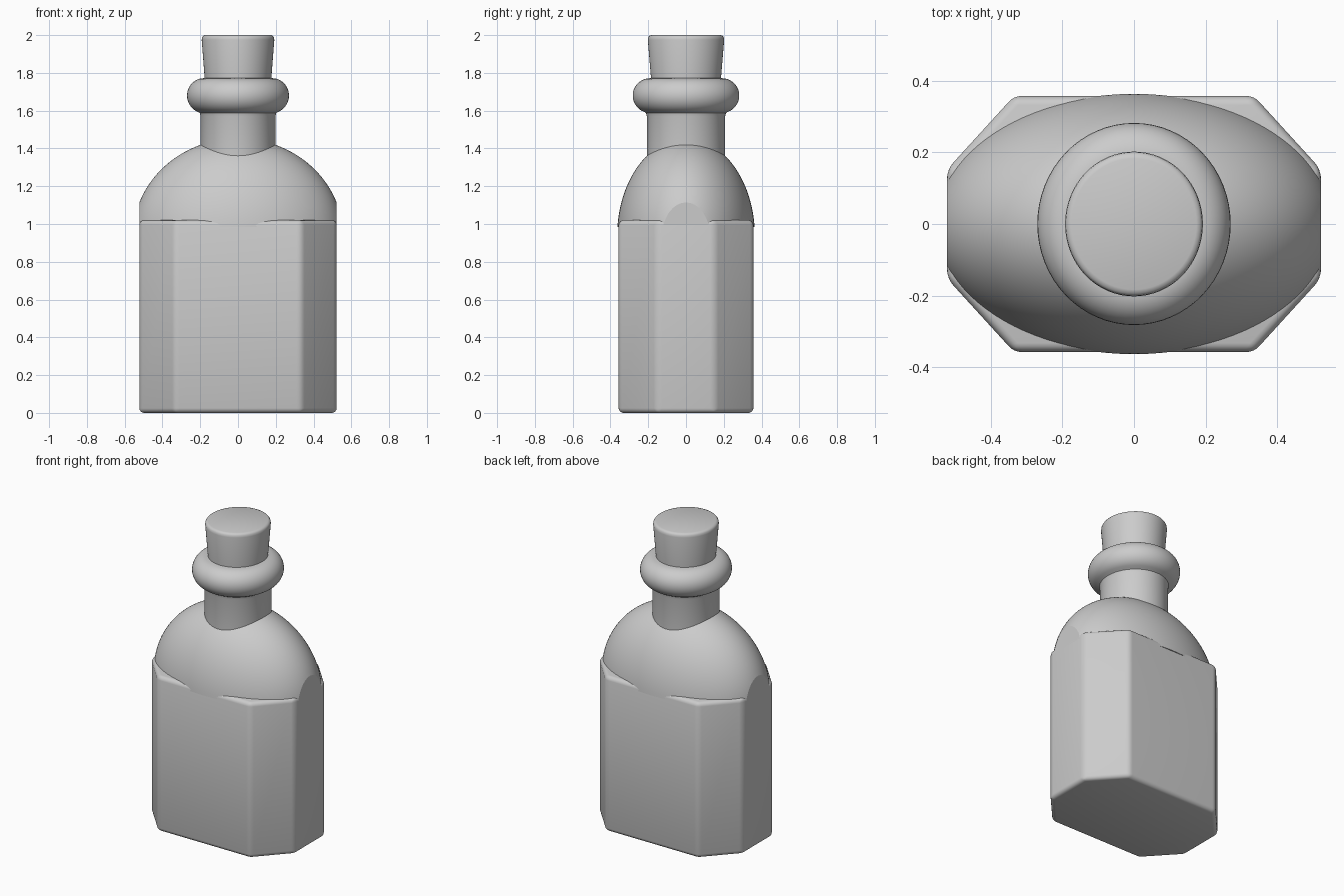
import bpy, bmesh, math
from mathutils import Matrix

if "Cube" in bpy.data.objects:
    bpy.data.objects.remove(bpy.data.objects["Cube"])


def add_object(name, bm, angle=35):
    bmesh.ops.recalc_face_normals(bm, faces=bm.faces)
    mesh = bpy.data.meshes.new(name)
    bm.to_mesh(mesh)
    bm.free()
    obj = bpy.data.objects.new(name, mesh)
    bpy.context.collection.objects.link(obj)
    bpy.ops.object.select_all(action='DESELECT')
    obj.select_set(True)
    bpy.context.view_layer.objects.active = obj
    bpy.ops.object.shade_smooth_by_angle(angle=math.radians(angle))
    return obj


def lathe(name, profile, scale_x, segments=64):
    """Spin an (r, z) profile around z; open ends are capped."""
    bm = bmesh.new()
    rings = []
    for r, z in profile:
        rings.append([bm.verts.new((scale_x * r * math.cos(2 * math.pi * i / segments),
                                    r * math.sin(2 * math.pi * i / segments), z))
                      for i in range(segments)])
    for a, b in zip(rings, rings[1:]):
        for i in range(segments):
            j = (i + 1) % segments
            bm.faces.new((a[i], a[j], b[j], b[i]))
    bm.faces.new(rings[0][::-1])
    bm.faces.new(rings[-1])
    return add_object(name, bm)


# Lower body: rectangular prism with chamfered corners and softened edges
X, Y, CX, CY, TOP = 0.522, 0.357, 0.335, 0.152, 1.02
outline = [(CX, -Y), (X, -CY), (X, CY), (CX, Y), (-CX, Y), (-X, CY), (-X, -CY), (-CX, -Y)]
bm = bmesh.new()
base = bm.faces.new([bm.verts.new((x, y, 0)) for x, y in outline])
ext = bmesh.ops.extrude_face_region(bm, geom=[base])
for v in ext['geom']:
    if isinstance(v, bmesh.types.BMVert):
        v.co.z = TOP
bmesh.ops.recalc_face_normals(bm, faces=bm.faces)
rim = [e for e in bm.edges if all(v.co.z > 0.5 for v in e.verts)]
rest = [e for e in bm.edges if e not in rim]
bmesh.ops.bevel(bm, geom=rim + rest, offset=0.025, segments=4, profile=0.5, affect='EDGES')
add_object("bottle_body", bm, 40)

# Shoulder: ellipsoid trimmed flat at both ends and at the base
bm = bmesh.new()
bmesh.ops.create_uvsphere(bm, u_segments=96, v_segments=64, radius=1)
bmesh.ops.transform(bm, verts=bm.verts,
                    matrix=Matrix.Translation((0, 0, 0.933)) @ Matrix.Diagonal((0.557, 0.365, 0.52, 1)))
for co, no in (((X, 0, 0), (1, 0, 0)), ((-X, 0, 0), (-1, 0, 0)), ((0, 0, 0.985), (0, 0, -1))):
    cut = bmesh.ops.bisect_plane(bm, geom=bm.verts[:] + bm.edges[:] + bm.faces[:],
                                 plane_co=co, plane_no=no, clear_outer=True)
    bmesh.ops.holes_fill(bm, edges=[e for e in cut['geom_cut'] if isinstance(e, bmesh.types.BMEdge)])
add_object("bottle_shoulder", bm, 18)

# Neck with rounded lip
lip = [(0.19 + 0.092 * math.cos(math.radians(a)), 1.68 + 0.092 * math.sin(math.radians(a)))
       for a in range(-70, 91, 10)]
lathe("neck_and_lip", [(0.207, 1.3), (0.207, 1.57), (0.212, 1.588)] + lip + [(0.17, 1.775)], 0.957)

# Tapered stopper with rounded top edge
lathe("stopper", [(0.184, 1.7), (0.186, 1.78), (0.202, 1.975), (0.2, 1.988), (0.194, 1.996), (0.183, 2.0)], 0.952)
